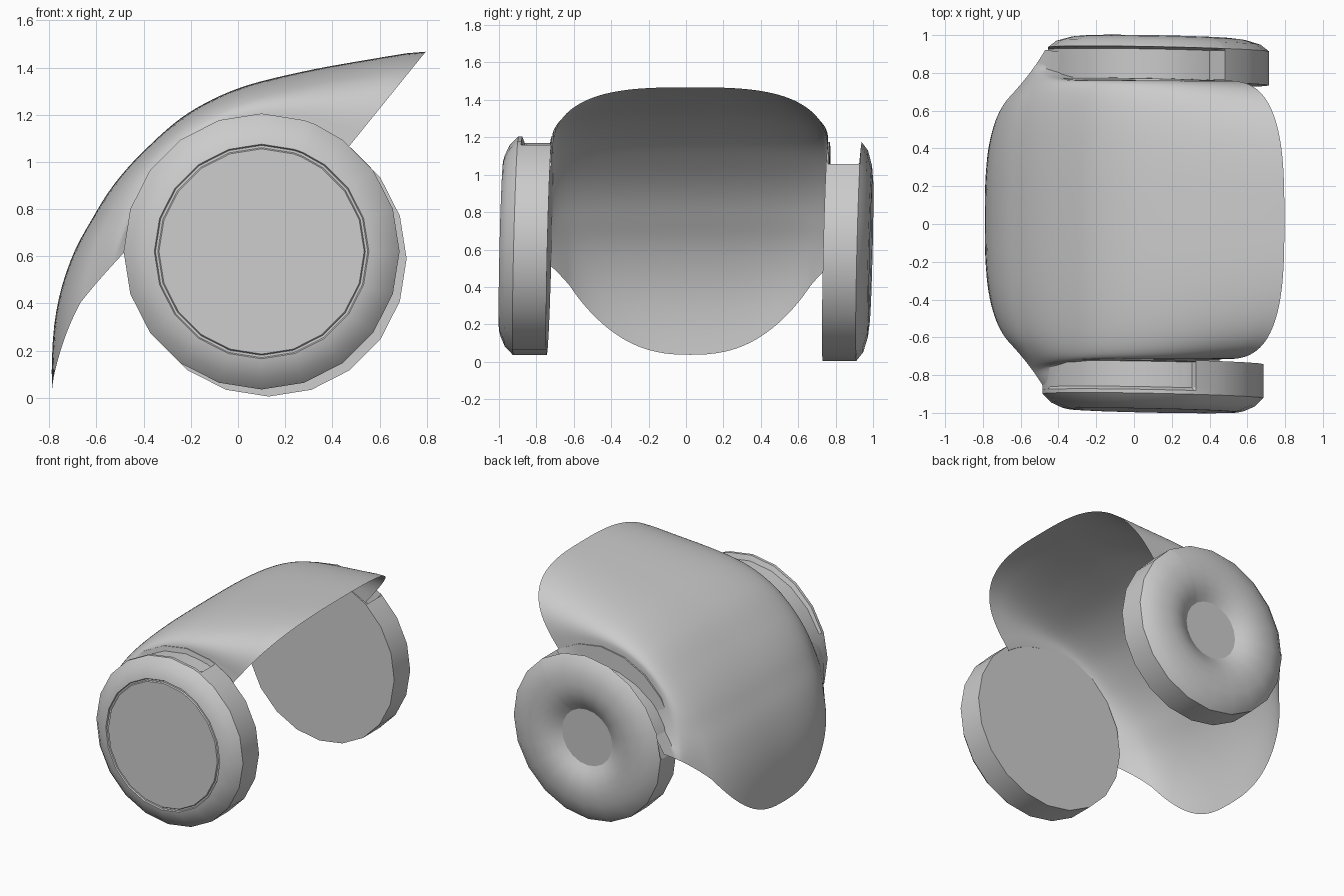
import bpy, bmesh, math

cube = bpy.data.objects.get("Cube")
if cube:
    bpy.data.objects.remove(cube, do_unlink=True)

grey = bpy.data.materials.new("plain_grey")
grey.use_nodes = True
GREY = (0.6, 0.6, 0.6, 1)
grey.diffuse_color = GREY
grey.node_tree.nodes["Principled BSDF"].inputs["Base Color"].default_value = GREY

CX, CZ = 0.11, 0.62          # pivot axis of the visor
YC, HALF, BASE = 0.022, 0.738, 0.56


def polar(angle, radius, y, cx=CX, cz=CZ):
    a = math.radians(angle)
    return (cx + radius * math.cos(a), y, cz + radius * math.sin(a))


def grid_object(name, rows, closed=False, sharp=30):
    """Skin a grid of points; closed grids wrap around and get end caps."""
    bm = bmesh.new()
    grid = [[bm.verts.new(p) for p in row] for row in rows]
    n = len(grid[0])
    for a, b in zip(grid, grid[1:]):
        for j in range(n if closed else n - 1):
            k = (j + 1) % n
            bm.faces.new((a[j], a[k], b[k], b[j]))
    if closed:
        bm.faces.new(grid[0])
        bm.faces.new(grid[-1])
    bmesh.ops.remove_doubles(bm, verts=bm.verts, dist=1e-5)
    if closed:
        bmesh.ops.recalc_face_normals(bm, faces=bm.faces)
    mesh = bpy.data.meshes.new(name)
    bm.to_mesh(mesh)
    bm.free()
    mesh.materials.append(grey)
    ob = bpy.data.objects.new(name, mesh)
    bpy.context.collection.objects.link(ob)
    bpy.ops.object.select_all(action='DESELECT')
    ob.select_set(True)
    bpy.context.view_layer.objects.active = ob
    bpy.ops.object.shade_smooth_by_angle(angle=math.radians(sharp))


def mix(a, b, t):
    return a + (b - a) * t


# Centre-line radius of the visor by angle
KEYS = [(51, 1.09), (60, .945), (70, .837), (83, .752), (99, .70), (117.5, .67),
        (140, .664), (166.5, .73), (181, .81), (193, .893), (205, .99), (213, 1.07)]


def slope(i):
    a, b = KEYS[max(i - 1, 0)], KEYS[min(i + 1, len(KEYS) - 1)]
    return (b[1] - a[1]) / (b[0] - a[0])


def crest(angle):
    i = 0
    while i < len(KEYS) - 2 and angle > KEYS[i + 1][0]:
        i += 1
    (a, p), (b, q) = KEYS[i], KEYS[i + 1]
    w, t = b - a, (angle - a) / (b - a)
    return ((2*t**3 - 3*t*t + 1) * p + (t**3 - 2*t*t + t) * w * slope(i)
            + (3*t*t - 2*t**3) * q + (t**3 - t*t) * w * slope(i + 1))


def shell_radius(angle, t):
    return mix(BASE, crest(angle), max(0, 1 - t ** 3) ** (1 / 3))


def trim(t):
    return 180 + 33 * (1 - t ** 2.4) ** 0.6


# Visor shell: a squared arch swept around the pivot. Across each half it runs
# crown -> side wall -> disc seat; its rear corners flare out onto the discs.
CROWN, WALL, EDGE = 0.6, 0.85, 0.87
HALF_COLS, ALONG = 40, 48


def shell_point(p, f, first, floor):
    """Half-section position p (0 crown, 1 seat) at sweep fraction f."""
    corner = math.acos(EDGE ** 1.5)
    if p <= CROWN:
        t = math.cos(mix(math.pi / 2, corner, p / CROWN)) ** (2 / 3)
        angle = mix(51, trim(t), f)
        return angle, shell_radius(angle, t), t * HALF
    q = (p - CROWN) / (1 - CROWN)
    end = mix(trim(EDGE), 179, q)
    angle = mix(51, end, f)
    if p <= WALL:
        t = math.cos(corner * (WALL - p) / (WALL - CROWN)) ** (2 / 3)
        radius, y = shell_radius(angle, t), t * HALF
    else:
        s = (p - WALL) / (1 - WALL)
        radius, y = mix(BASE, floor, min(1, s * 6)), mix(HALF, .9, max(0, s - .15))
    tail = mix(shell_radius(angle, EDGE), .58, q)
    u = max(0, (angle - first) / (end - first)) ** 2
    return angle, mix(radius, tail, u), mix(y, mix(EDGE * HALF, .9, q), u)


shell = []
for i in range(ALONG + 1):
    row = []
    for j in range(-HALF_COLS, HALF_COLS + 1):
        side = -1 if j < 0 else 1
        first, floor = (105, .545) if j < 0 else (130, .425)
        angle, radius, y = shell_point(abs(j) / HALF_COLS, i / ALONG, first, floor)
        row.append(polar(angle, radius, YC + side * y))
    shell.append(row)
grid_object("visor_shell", shell, sharp=50)


# Side discs: slightly tilted lathes, with a groove on top that fades to the rear
def disc(name, cx, cz, start, profile, sides=20):
    angles = sorted([360 * k / sides for k in range(sides)] + [start, start + 1])
    rows = []
    for y, r, cut in profile:
        row = []
        for a in angles:
            fade = max(0, (a - 90) / 90) ** 2
            radius = mix(cut, r, fade) if start < a < 180 else r
            x, _, z = polar(a, radius, y, cx, cz)
            row.append((x, y + .024 * (z - cz) - .02 * (x - cx), z))
        rows.append(row)
    grid_object(name, rows, closed=True)


R = 0.585
disc("right_disc", .10, .62, 67, [
    (-.73, R, R), (-.735, R, R), (-.74, R, .55), (-.875, R, .55), (-.89, R, R),
    (-.91, R, R), (-.955, .54, .54), (-.982, .48, .48), (-.988, .455, .455),
    (-.98, .45, .45), (-.98, .44, .44), (-.988, .435, .435)])
disc("left_disc", .13, .59, 53, [
    (.745, R, R), (.755, R, R), (.76, R, .46), (.915, R, .46), (.925, R, R),
    (.96, .54, .54), (.983, .46, .46), (.99, .39, .39), (.985, .33, .33),
    (.97, .28, .28), (.95, .24, .24), (.925, .2, .2)])
